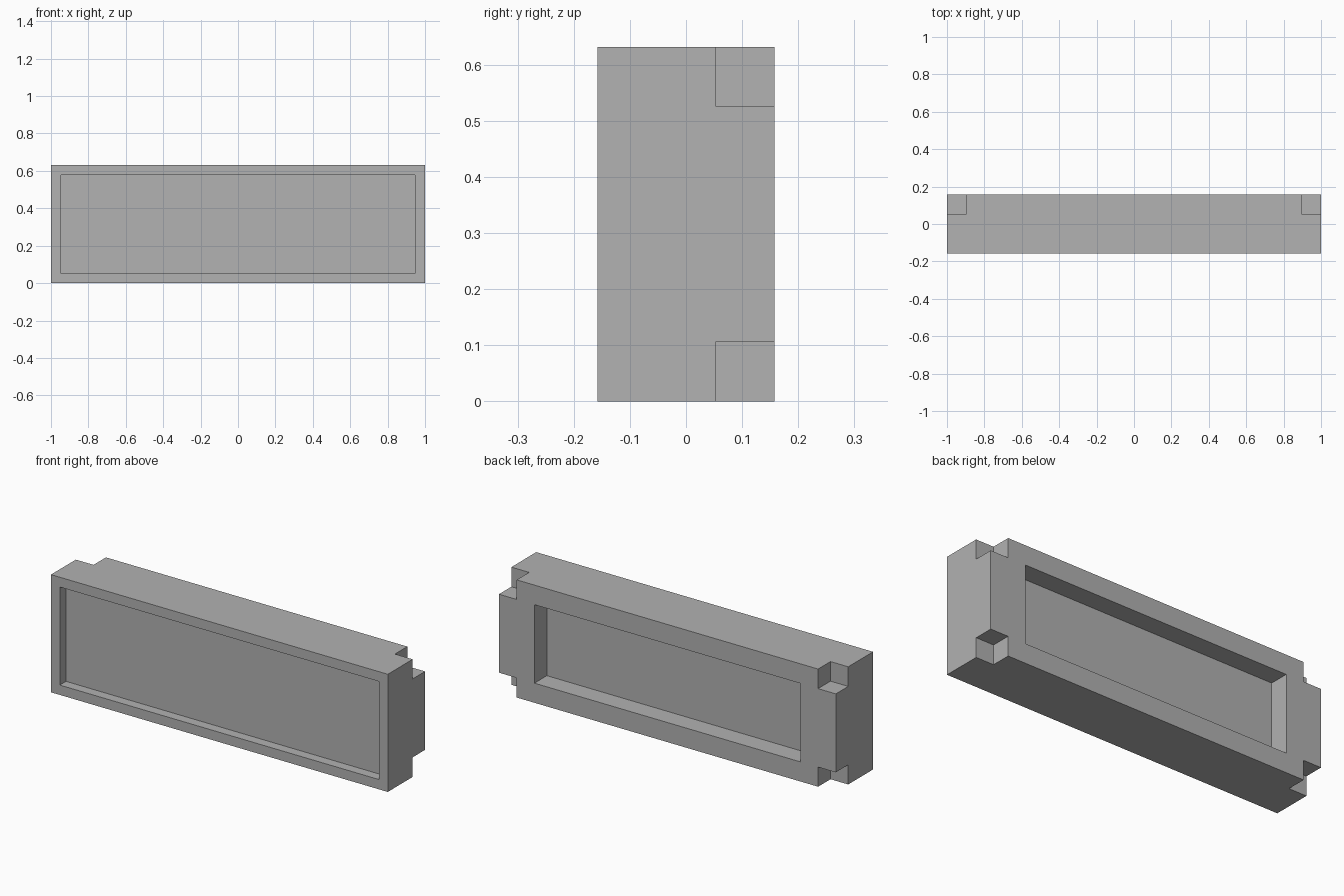
import bpy
import bmesh
from mathutils import Matrix, Vector

U = 1 / 19  # module: the panel is 38 x 6 x 12 modules

default = bpy.data.objects.get("Cube")
if default:
    bpy.data.objects.remove(default, do_unlink=True)


def add_box(bm, low, high):
    """Add a box spanning two corners, given in modules."""
    low, high = Vector(low) * U, Vector(high) * U
    bmesh.ops.create_cube(
        bm, size=1,
        matrix=Matrix.Translation((low + high) / 2) @ Matrix.Diagonal((*(high - low), 1)))


def make_object(name, boxes):
    bm = bmesh.new()
    for low, high in boxes:
        add_box(bm, low, high)
    mesh = bpy.data.meshes.new(name)
    bm.to_mesh(mesh)
    bm.free()
    obj = bpy.data.objects.new(name, mesh)
    bpy.context.collection.objects.link(obj)
    return obj


# Solid panel
panel = make_object("recessed_panel", [((-19, -3, 0), (19, 3, 12))])

# Shallow front recess, deeper back recess
cuts = [((-18, -4, 1), (18, -2, 11)),
        ((-15, 1, 2), (15, 4, 10))]

# Square notches in the four back corners
for x0, x1 in ((-20, -17), (17, 20)):
    for z0, z1 in ((-1, 2), (10, 13)):
        cuts.append(((x0, 1, z0), (x1, 4, z1)))

cutter = make_object("recess_cutter", cuts)
cutter.hide_render = True

# Carve the panel, then drop the cutter
carve = panel.modifiers.new("carve", 'BOOLEAN')
carve.operation = 'DIFFERENCE'
carve.solver = 'EXACT'
carve.object = cutter
bpy.context.view_layer.objects.active = panel
bpy.ops.object.modifier_apply(modifier=carve.name)
bpy.data.objects.remove(cutter, do_unlink=True)

# Plain grey finish
grey = bpy.data.materials.new("plain_grey")
grey.use_nodes = True
colour = (0.445, 0.445, 0.445, 1)
grey.diffuse_color = colour
grey.node_tree.nodes["Principled BSDF"].inputs["Base Color"].default_value = colour
panel.data.materials.clear()
panel.data.materials.append(grey)
